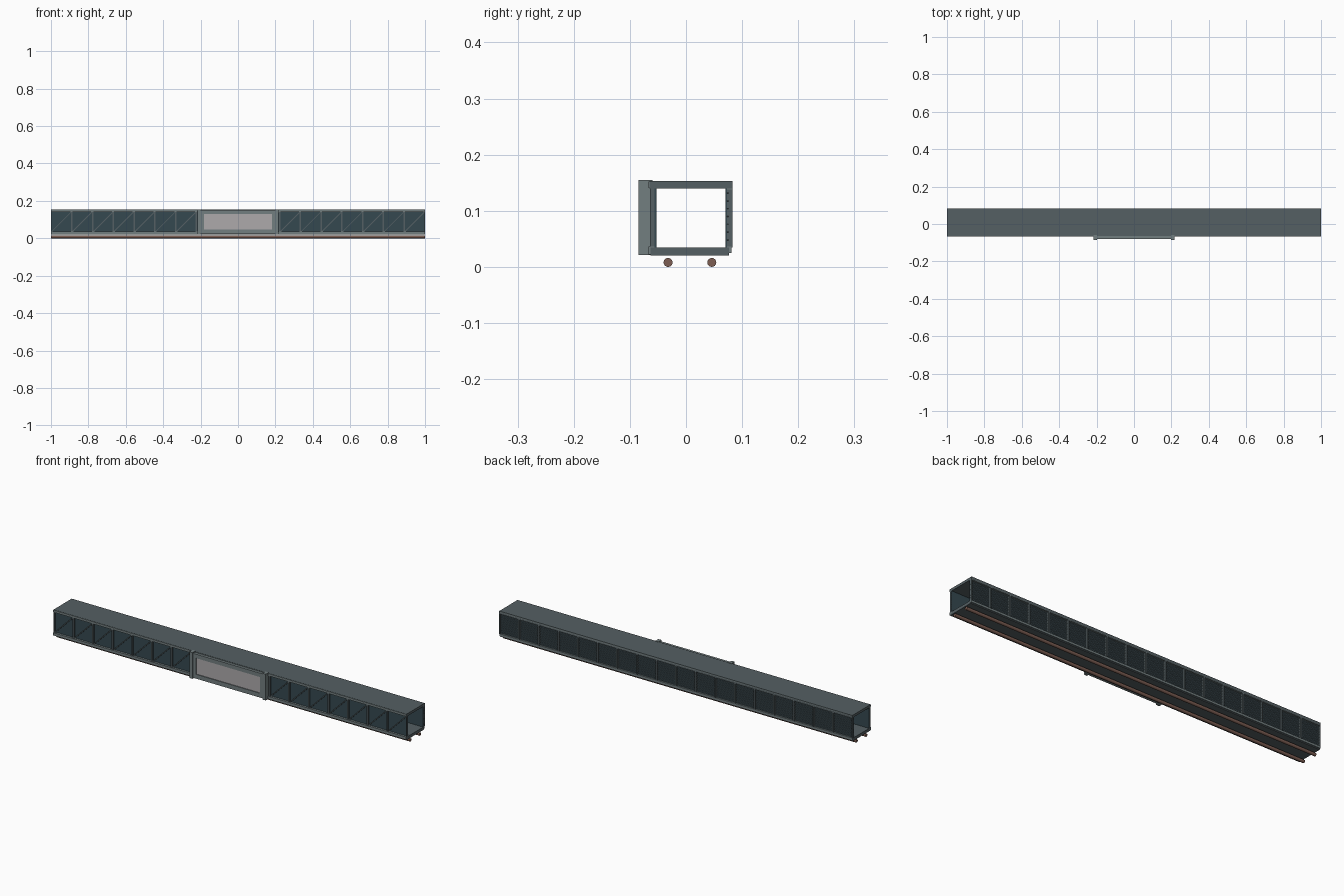
import bpy, math
from mathutils import Vector

if "Cube" in bpy.data.objects:
    bpy.data.objects.remove(bpy.data.objects["Cube"])

def mat(name, c):
    m = bpy.data.materials.new(name)
    m.diffuse_color = (*c, 1)
    m.use_nodes = True
    m.node_tree.nodes["Principled BSDF"].inputs["Base Color"].default_value = m.diffuse_color
    return m

STEEL = mat("steel", (0.09, 0.115, 0.125))
FRAME = mat("frame", (0.17, 0.21, 0.215))
GLASS = mat("glass", (0.035, 0.065, 0.08))
RUST = mat("rust", (0.2, 0.11, 0.085))
PANEL = mat("panel", (0.42, 0.4, 0.41))

def boxes(name, items, m):
    """One object from several boxes: (x0, x1, y0, y1, z0, z1)."""
    v, f = [], []
    for x0, x1, y0, y1, z0, z1 in items:
        b = len(v)
        v += [(x, y, z) for x in (x0, x1) for y in (y0, y1) for z in (z0, z1)]
        f += [[b + i for i in q] for q in ((0, 1, 3, 2), (4, 6, 7, 5), (0, 4, 5, 1),
                                           (2, 3, 7, 6), (0, 2, 6, 4), (1, 5, 7, 3))]
    return mesh(name, v, f, m)

def mesh(name, v, f, m):
    me = bpy.data.meshes.new(name)
    me.from_pydata(v, [], f)
    me.materials.append(m)
    o = bpy.data.objects.new(name, me)
    bpy.context.collection.objects.link(o)
    return o

def bars(name, segs, y0, y1, w, m):
    """Flat diagonal bars lying in a wall: (xa, za, xb, zb)."""
    v, f = [], []
    for xa, za, xb, zb in segs:
        b = len(v)
        a, c = Vector((xa, za)), Vector((xb, zb))
        d = (c - a).normalized()
        n = Vector((-d.y, d.x)) * w / 2
        for y in (y0, y1):
            v += [(p.x, y, p.y) for p in (a - n, c - n, c + n, a + n)]
        f += [[b + i for i in q] for q in ((0, 1, 2, 3), (7, 6, 5, 4), (0, 4, 5, 1),
                                           (1, 5, 6, 2), (2, 6, 7, 3), (3, 7, 4, 0))]
    return mesh(name, v, f, m)

N, P = 18, 2 / 18
xs = [-1 + i * P for i in range(N + 1)]
Z0, Z1 = 0.035, 0.14

# Roof and walkway deck
boxes("roof", [(-1, 1, -0.065, 0.083, Z1, 0.153)], STEEL)
boxes("deck", [(-1, 1, -0.063, 0.077, 0.02, Z0)], STEEL)

# Glazing on both sides
boxes("front_glass", [(-1, 1, -0.056, -0.053, Z0, Z1)], GLASS)
boxes("back_glass", [(-1, 1, 0.070, 0.073, Z0, Z1)], GLASS)

# Long rails along the walls
boxes("front_rails", [(-1, 1, -0.067, -0.055, 0.022, 0.036),
                      (-1, 1, -0.067, -0.055, 0.141, 0.152)], FRAME)
boxes("back_rails", [(-1, 1, 0.072, 0.081, 0.025, 0.036),
                     (-1, 1, 0.072, 0.083, 0.138, 0.152)], FRAME)

# Upright posts
def posts(y0, y1):
    return [(max(-1, x - 0.004), min(1, x + 0.004), y0, y1, Z0, Z1) for x in xs]
boxes("front_posts", posts(-0.064, -0.054), STEEL)
boxes("back_posts", posts(0.072, 0.083), STEEL)

# Truss diagonals in front, fine slanted slats at the back
bars("front_diagonals", [(x + 0.003, Z0, x + P - 0.003, Z1) for x in xs[:-1]],
     -0.062, -0.054, 0.005, STEEL)
slats, H, step = [], Z1 - Z0, P / 8
for x in xs[:-1]:
    for k in range(-7, 8):
        u0, u1 = max(0, k * step), min(P, k * step + H)
        if u1 - u0 > 0.005:
            slats.append((x + u0, Z0 + u0 - k * step, x + u1, Z0 + u1 - k * step))
bars("back_slats", slats, 0.073, 0.076, 0.002, STEEL)

# Service pipes under the deck
for i, y in enumerate((-0.032, 0.046)):
    bpy.ops.mesh.primitive_cylinder_add(vertices=16, radius=0.008, depth=2,
                                        location=(0, y, 0.008), rotation=(0, math.pi / 2, 0))
    o = bpy.context.object
    o.name = "pipe_%d" % i
    o.data.materials.append(RUST)
    bpy.ops.object.shade_smooth_by_angle()

# Display board: side posts, frame and blank panel
boxes("board_posts", [(s * 0.207 - 0.009, s * 0.207 + 0.009, -0.085, -0.06, 0.021, 0.155)
                      for s in (-1, 1)], FRAME)
boxes("board_frame", [(-0.2, 0.2, -0.081, -0.06, 0.13, 0.15),
                      (-0.2, 0.2, -0.081, -0.06, 0.025, 0.047),
                      (-0.2, -0.182, -0.081, -0.06, 0.047, 0.13),
                      (0.182, 0.2, -0.081, -0.06, 0.047, 0.13)], FRAME)
boxes("board_panel", [(-0.183, 0.183, -0.077, -0.06, 0.046, 0.131)], PANEL)
